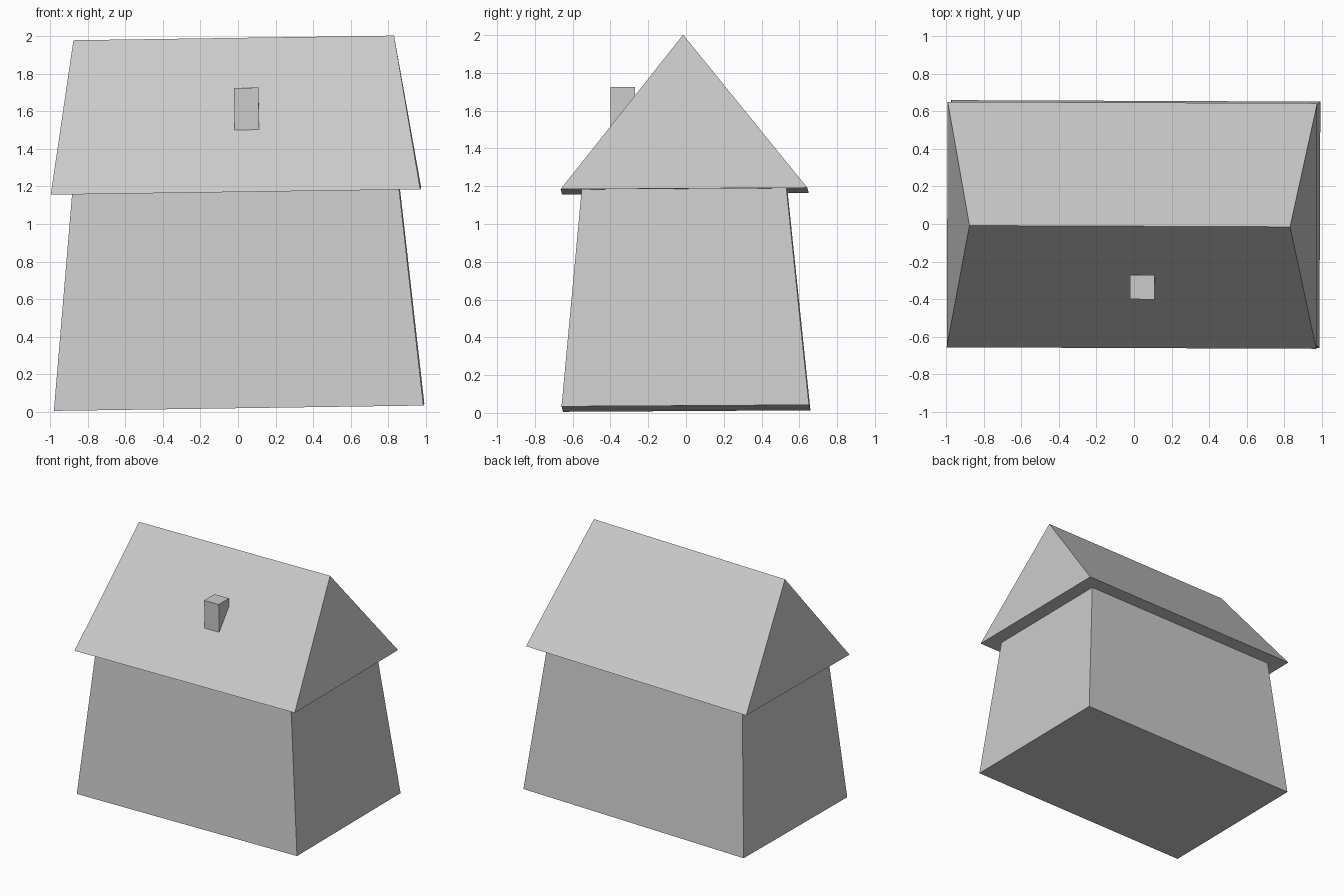
import bpy
import bmesh
from mathutils import Euler, Matrix

default_cube = bpy.data.objects.get("Cube")
if default_cube:
    bpy.data.objects.remove(default_cube, do_unlink=True)

grey = bpy.data.materials.new("plain grey")
grey.use_nodes = True
grey.diffuse_color = (0.6, 0.6, 0.6, 1)
grey.node_tree.nodes["Principled BSDF"].inputs["Base Color"].default_value = (0.6, 0.6, 0.6, 1)

# The whole house leans very slightly
LEAN = Matrix.Translation((0.006, 0, 0.024)) @ Euler((0.006, -0.0145, -0.004)).to_matrix().to_4x4()


def tapered_block(name, bottom, top, z0, z1, centre=(0, 0)):
    """Box whose bottom and top have their own half sizes; a zero size makes a ridge."""
    bm = bmesh.new()
    bmesh.ops.create_cube(bm, size=2)
    for v in bm.verts:
        half, z = (top, z1) if v.co.z > 0 else (bottom, z0)
        v.co = (centre[0] + v.co.x * half[0], centre[1] + v.co.y * half[1], z)
    bmesh.ops.remove_doubles(bm, verts=bm.verts, dist=0.0001)
    bmesh.ops.recalc_face_normals(bm, faces=bm.faces)
    bm.transform(LEAN)
    mesh = bpy.data.meshes.new(name)
    bm.to_mesh(mesh)
    bm.free()
    mesh.materials.append(grey)
    obj = bpy.data.objects.new(name, mesh)
    bpy.context.collection.objects.link(obj)
    return obj


# Walls narrowing upwards
tapered_block("walls", (0.983, 0.655), (0.87, 0.542), 0, 1.15)
# Gabled roof with sloping ends and a flat underside
tapered_block("roof", (0.983, 0.653), (0.853, 0), 1.15, 1.966)
# Chimney on the front slope
tapered_block("chimney", (0.065, 0.065), (0.065, 0.065), 1.4, 1.702, (0.064, -0.325))
